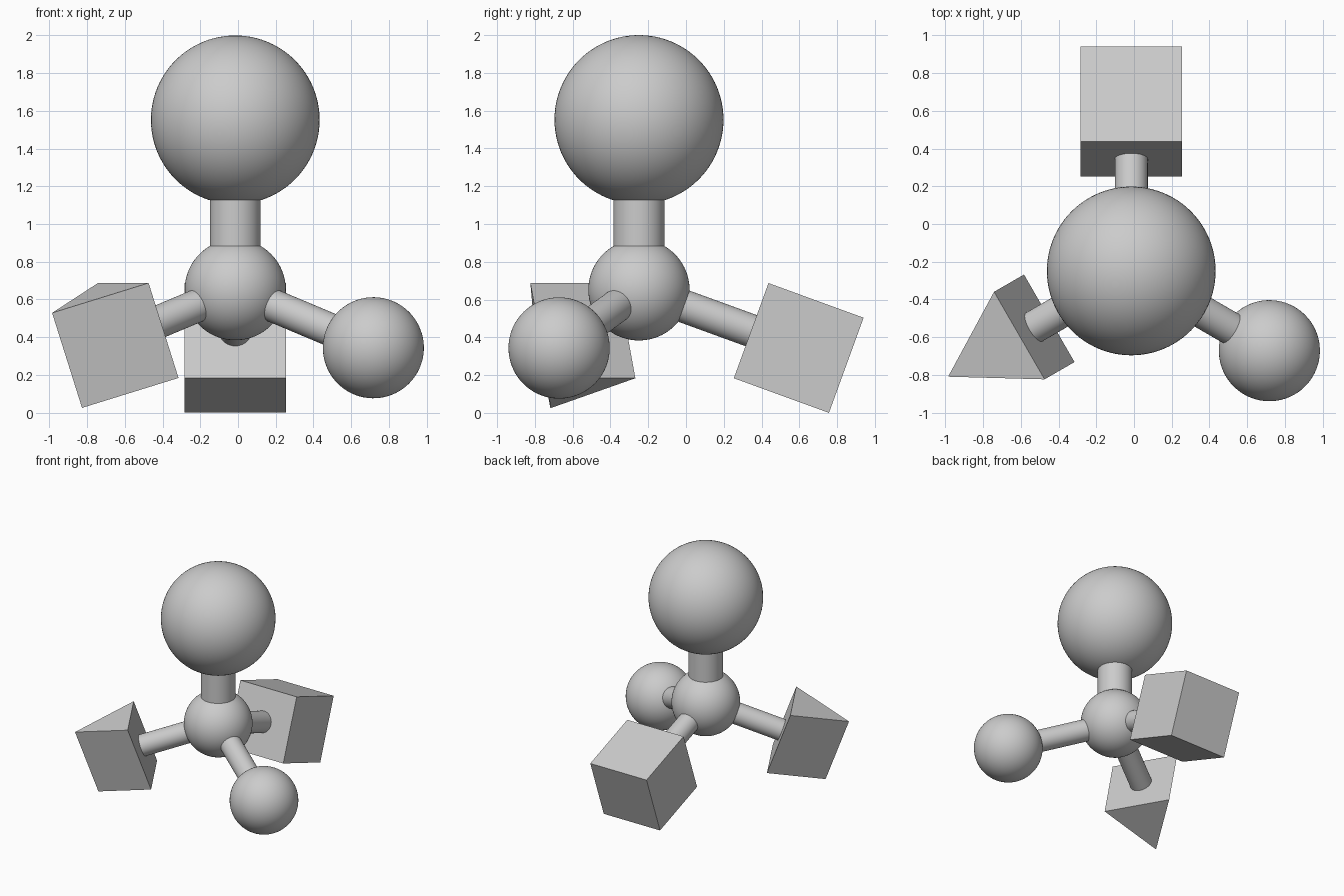
import bpy, bmesh
from math import sin, cos, radians, sqrt
from mathutils import Matrix, Vector

if "Cube" in bpy.data.objects:
    bpy.data.objects.remove(bpy.data.objects["Cube"])

HUB = Vector((-0.0145, -0.249, 0.6515))
REACH, R, DROP = 0.90, 0.268, radians(20)


def frame(azimuth, drop):
    """Local x runs out along the arm, local z is the arm's tilted 'up'."""
    return (Matrix.Translation(HUB) @ Matrix.Rotation(radians(azimuth), 4, 'Z')
            @ Matrix.Rotation(drop, 4, 'Y'))


def finish(name, bm, matrix, smooth=True):
    bm.transform(matrix)
    bmesh.ops.recalc_face_normals(bm, faces=bm.faces)
    mesh = bpy.data.meshes.new(name)
    bm.to_mesh(mesh)
    bm.free()
    obj = bpy.data.objects.new(name, mesh)
    bpy.context.collection.objects.link(obj)
    if smooth:
        bpy.ops.object.select_all(action='DESELECT')
        obj.select_set(True)
        bpy.context.view_layer.objects.active = obj
        bpy.ops.object.shade_smooth_by_angle(angle=radians(30))


def ball(name, radius, matrix):
    bm = bmesh.new()
    bmesh.ops.create_uvsphere(bm, u_segments=96, v_segments=48, radius=radius)
    finish(name, bm, matrix)


def rod(name, radius, start, end, matrix):
    bm = bmesh.new()
    bmesh.ops.create_cone(bm, cap_ends=True, segments=64, radius1=radius,
                          radius2=radius, depth=end - start)
    finish(name, bm, matrix @ Matrix.Translation(((start + end) / 2, 0, 0))
           @ Matrix.Rotation(radians(90), 4, 'Y'))


def out(distance):
    return Matrix.Translation((distance, 0, 0))


# Hub and large top ball on a thick post
up = frame(0, radians(-90))
ball("hub_ball", R, Matrix.Translation(HUB))
ball("top_ball", 0.4475, Matrix.Translation(HUB + Vector((0, 0, 0.901))))
rod("top_post", 0.135, 0.2, 0.52, up)

# Three thin drooping arms
arms = {"ball": frame(-30, DROP), "cube": frame(90, DROP), "prism": frame(210, DROP)}
for name, m in arms.items():
    rod(name + "_arm", 0.0875, 0.2, 0.66, m)

# Small ball
ball("small_ball", R, arms["ball"] @ out(REACH))

# Cube
bm = bmesh.new()
bmesh.ops.create_cube(bm, size=2 * R)
finish("cube", bm, arms["cube"] @ out(REACH), smooth=False)

# Triangular prism, flat side to the hub and one edge pointing outward
bm = bmesh.new()
tri_r = 2 * R / sqrt(3)
bmesh.ops.create_cone(bm, cap_ends=True, segments=3, radius1=tri_r,
                      radius2=tri_r, depth=2 * R)
tip = max(bm.verts, key=lambda v: v.co.length_squared).co
# turn so that a corner lies on +x whatever the primitive's start angle
angle = Vector((1, 0)).angle_signed(tip.xy)
finish("prism", bm, arms["prism"] @ out(REACH - R + tri_r / 2)
       @ Matrix.Rotation(angle, 4, 'Z'), smooth=False)
